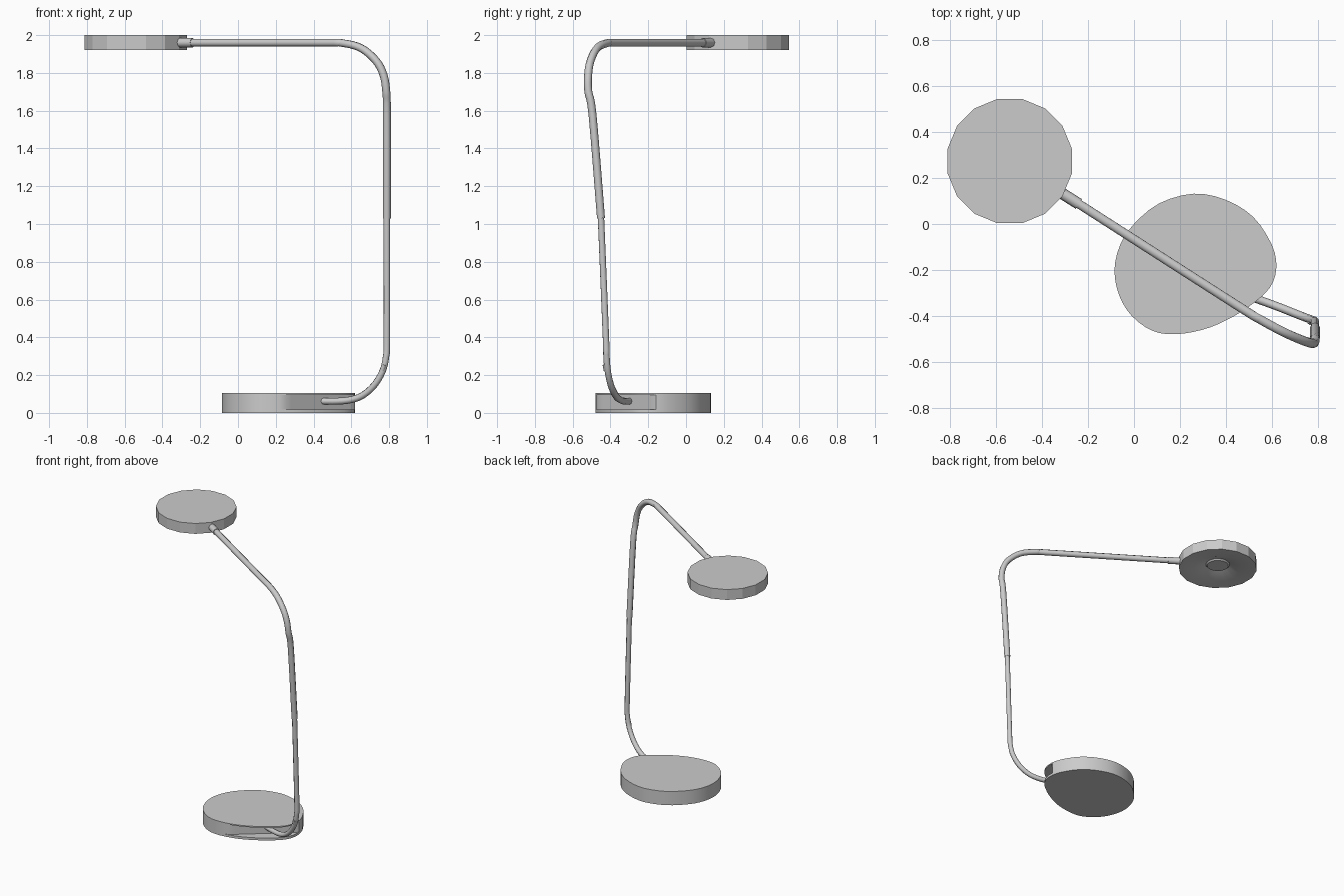
import bpy, bmesh, math
from mathutils import Vector

if "Cube" in bpy.data.objects:
    bpy.data.objects.remove(bpy.data.objects["Cube"])


def loft(name, rings, angle=35):
    """Closed solid through rings of equal point count."""
    bm = bmesh.new()
    loops = [[bm.verts.new(p) for p in r] for r in rings]
    n = len(loops[0])
    for a, b in zip(loops, loops[1:]):
        for i in range(n):
            j = (i + 1) % n
            bm.faces.new((a[i], a[j], b[j], b[i]))
    bm.faces.new(loops[0][::-1])
    bm.faces.new(loops[-1])
    bmesh.ops.remove_doubles(bm, verts=bm.verts, dist=1e-5)
    bmesh.ops.recalc_face_normals(bm, faces=bm.faces)
    me = bpy.data.meshes.new(name)
    bm.to_mesh(me)
    bm.free()
    ob = bpy.data.objects.new(name, me)
    bpy.context.collection.objects.link(ob)
    finish(ob, angle)
    return ob


def finish(ob, angle):
    bpy.ops.object.select_all(action='DESELECT')
    ob.select_set(True)
    bpy.context.view_layer.objects.active = ob
    if ob.type == 'CURVE':
        bpy.ops.object.convert(target='MESH')
    bpy.ops.object.shade_smooth_by_angle(angle=math.radians(angle))


def spline(pts, closed, steps):
    """Smooth curve through the points."""
    P = [Vector(p) for p in pts]
    n = len(P)
    at = (lambda i: P[i % n]) if closed else (lambda i: P[max(0, min(n - 1, i))])
    out = []
    for i in range(n if closed else n - 1):
        a, b, c, d = at(i - 1), at(i), at(i + 1), at(i + 2)
        for s in range(steps):
            t = s / steps
            out.append(0.5 * (2 * b + (c - a) * t + (2 * a - 5 * b + 4 * c - d) * t * t
                              + (3 * b - a - 3 * c + d) * t ** 3))
    return out if closed else out + [P[-1]]


def tube(name, pts, radius):
    cu = bpy.data.curves.new(name, 'CURVE')
    cu.dimensions = '3D'
    cu.bevel_depth = radius
    cu.bevel_resolution = 2
    cu.use_fill_caps = True
    sp = cu.splines.new('POLY')
    sp.points.add(len(pts) - 1)
    for q, p in zip(sp.points, pts):
        q.co = (*p, 1)
    ob = bpy.data.objects.new(name, cu)
    bpy.context.collection.objects.link(ob)
    finish(ob, 50)


# Egg-shaped base with a flat-walled slot at the front right
egg = spline([(-.085, -.2), (-.06, -.09), (0, 0), (.11, .09), (.26, .132), (.4, .105),
              (.52, .03), (.6, -.09), (.62, -.19), (.59, -.28), (.5, -.36), (.4, -.42),
              (.3, -.46), (.18, -.48), (.08, -.465), (-.01, -.4), (-.065, -.31)], True, 3)
c0, c1 = Vector((.24, -.475)), Vector((.62, -.165))
along = (c1 - c0).normalized()
normal = Vector((along.y, -along.x))
cut = [p - normal * max(0, (p - c0).dot(normal)) for p in egg]
loft("base", [[(p.x, p.y, z) for p in o] for o, z in
              [(egg, 0), (egg, .018), (cut, .018), (cut, .095), (egg, .095), (egg, .104)]])

# Bent stem in two sections
tube("lower_stem", spline([(.43, -.29, .062), (.53, -.325, .062), (.6, -.35, .07), (.66, -.373, .093),
                           (.72, -.397, .145), (.765, -.414, .22), (.784, -.421, .3),
                           (.788, -.424, .4), (.788, -.45, 1.03)], False, 4), .018)
tube("upper_stem", spline([(.788, -.45, 1.03), (.788, -.495, 1.58), (.785, -.517, 1.7), (.77, -.518, 1.79),
                           (.73, -.505, 1.865), (.65, -.47, 1.932), (.55, -.416, 1.958),
                           (.45, -.355, 1.96), (-.26, .1, 1.96)], False, 4), .021)

# Small switch on the lower bend
tube("stem_switch", [(.764, -.424, .225), (.774, -.43, .255)], .012)

# Joint between the stem and the lamp head
tube("head_joint", [(-.36, .163, 1.96), (-.24, .087, 1.96)], .025)


# Sixteen-sided lamp head with a dished underside
def ring(r, z):
    return [(-.541 + r * math.cos((i + .5) * math.pi / 8),
             .274 + r * math.sin((i + .5) * math.pi / 8), z) for i in range(16)]


loft("lamp_head", [ring(.075, 1.945), ring(.085, 1.955), ring(.17, 1.926), ring(.276, 1.922),
                   ring(.276, 2.0)], 20)
